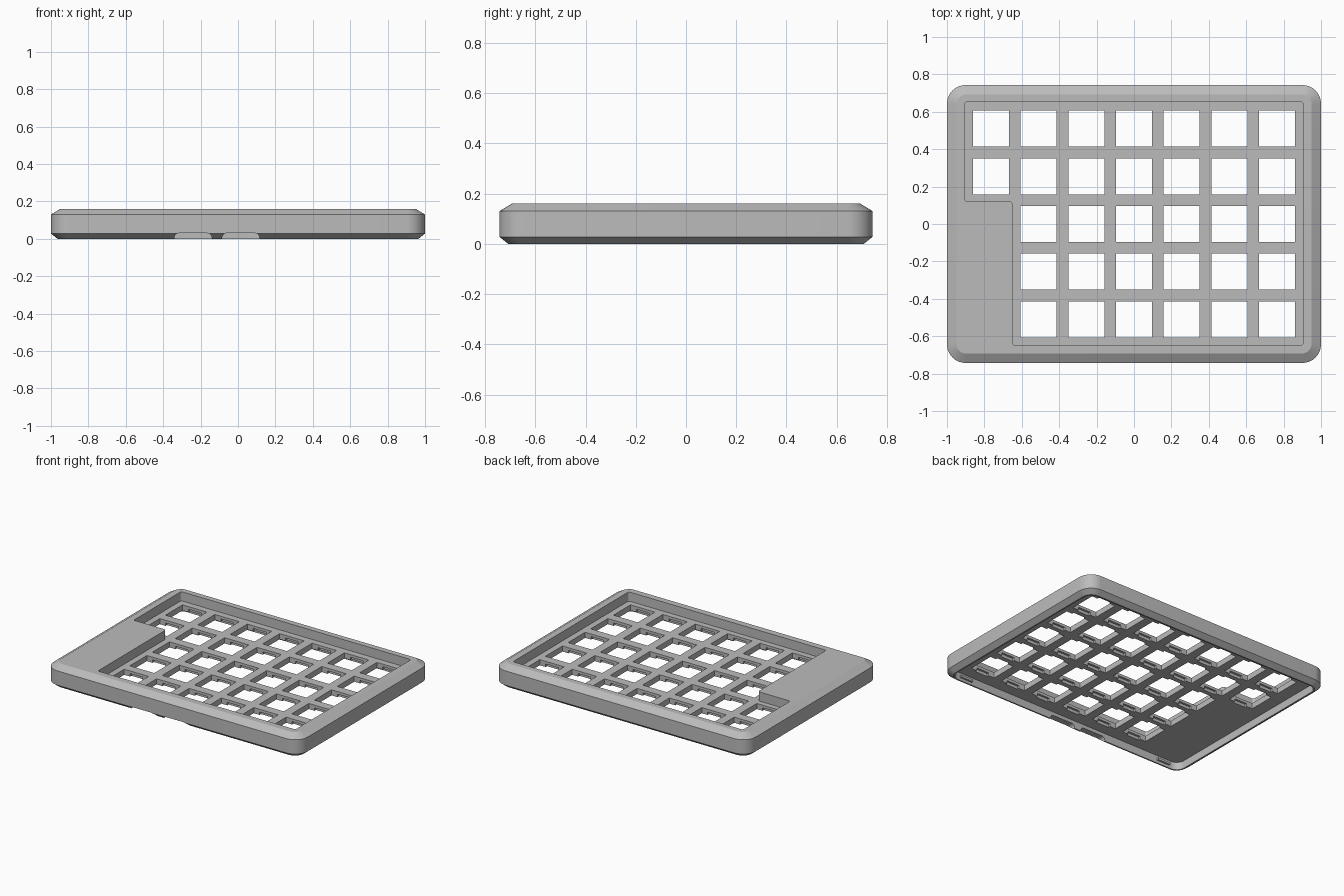
import bpy, bmesh
from math import sin, cos, pi
from mathutils import Vector

if "Cube" in bpy.data.objects:
    bpy.data.objects.remove(bpy.data.objects["Cube"])

HX, HY, TOP = 1.0, 0.743, 0.16
PLATE_LOW, PLATE_TOP = 0.055, 0.095
PITCH, HOLE = 0.255, 0.192

grey = bpy.data.materials.new("plain grey")
grey.use_nodes = True
grey.diffuse_color = (0.5, 0.5, 0.5, 1)
grey.node_tree.nodes["Principled BSDF"].inputs["Base Color"].default_value = (0.5, 0.5, 0.5, 1)


def rounded(corners, r, steps=8):
    """Round every right-angled corner of an outline."""
    pts, n = [], len(corners)
    for i in range(n):
        p = Vector(corners[i])
        a = (Vector(corners[i - 1]) - p).normalized()
        b = (Vector(corners[(i + 1) % n]) - p).normalized()
        centre = p + r * (a + b)
        for k in range(steps + 1):
            t = k / steps * pi / 2
            pts.append(centre - r * (b * cos(t) + a * sin(t)))
    return pts


def rect(x0, x1, y0, y1):
    return [(x0, y0), (x1, y0), (x1, y1), (x0, y1)]


def loft(bm, rings, upright=False):
    """Closed solid through (outline, level) rings."""
    loops = []
    for outline, h in rings:
        loops.append([bm.verts.new((p[0], h, p[1]) if upright else (p[0], p[1], h))
                      for p in outline])
    for lo, hi in zip(loops, loops[1:]):
        for i in range(len(lo)):
            j = (i + 1) % len(lo)
            bm.faces.new((lo[i], lo[j], hi[j], hi[i]))
    bm.faces.new(loops[0][::-1])
    bm.faces.new(loops[-1])


def make(name, bm):
    bmesh.ops.recalc_face_normals(bm, faces=bm.faces)
    mesh = bpy.data.meshes.new(name)
    bm.to_mesh(mesh)
    bm.free()
    obj = bpy.data.objects.new(name, mesh)
    mesh.materials.append(grey)
    bpy.context.collection.objects.link(obj)
    return obj


def cut(target, bm):
    cutter = make("cutter", bm)
    cutter.hide_render = True
    mod = target.modifiers.new("cut", 'BOOLEAN')
    mod.operation, mod.solver, mod.object = 'DIFFERENCE', 'EXACT', cutter
    bpy.context.view_layer.objects.active = target
    bpy.ops.object.modifier_apply(modifier=mod.name)
    bpy.data.objects.remove(cutter)


def inset_outline(d, r):
    return rounded(rect(-HX + d, HX - d, -HY + d, HY - d), r)


# Outer body with chamfered top and bottom edges
bm = bmesh.new()
loft(bm, [(inset_outline(0.035, 0.07), 0), (inset_outline(0, 0.1), 0.028),
          (inset_outline(0, 0.1), 0.13), (inset_outline(0.05, 0.055), TOP)])
case = make("keyboard_case", bm)

# Hollow underside
bm = bmesh.new()
loft(bm, [(inset_outline(0.045, 0.06), z) for z in (-0.1, PLATE_LOW)])
cut(case, bm)

# Sunken L-shaped key area, leaving a raised block at one corner
key_area = rounded([(-0.65, -0.648), (0.905, -0.648), (0.905, 0.653),
                    (-0.905, 0.653), (-0.905, 0.12), (-0.65, 0.12)], 0.014, 4)
bm = bmesh.new()
loft(bm, [(key_area, PLATE_TOP), (key_area, 0.3)])
cut(case, bm)

# Grid of key holes, then wider clip recesses under each hole
centres = [((c - 3) * PITCH, (2 - r) * PITCH)
           for r in range(5) for c in range(7) if c > 0 or r < 2]
for half_x, half_y, low, high in ((HOLE / 2, HOLE / 2, 0.03, 0.12),
                                  (0.05, HOLE / 2 + 0.015, 0.03, 0.076)):
    bm = bmesh.new()
    for x, y in centres:
        box = rect(x - half_x, x + half_x, y - half_y, y + half_y)
        loft(bm, [(box, low), (box, high)])
    cut(case, bm)

# Two cable notches in the lower front edge
bm = bmesh.new()
for x in (-0.24, 0.015):
    notch = rounded(rect(x - 0.1, x + 0.1, -0.06, 0.03), 0.025, 5)
    loft(bm, [(notch, -0.8), (notch, -0.67)], upright=True)
cut(case, bm)

bpy.ops.object.select_all(action='DESELECT')
case.select_set(True)
bpy.context.view_layer.objects.active = case
bpy.ops.object.shade_smooth_by_angle(angle=0.4)

# Small retaining tabs on the inner front wall
for side, x in (("left", 0.83), ("right", -0.83)):
    bm = bmesh.new()
    tab = rect(x - 0.05, x + 0.05, -0.7, -0.685)
    loft(bm, [(tab, 0.02), (tab, 0.035)])
    make(side + "_retaining_tab", bm)
